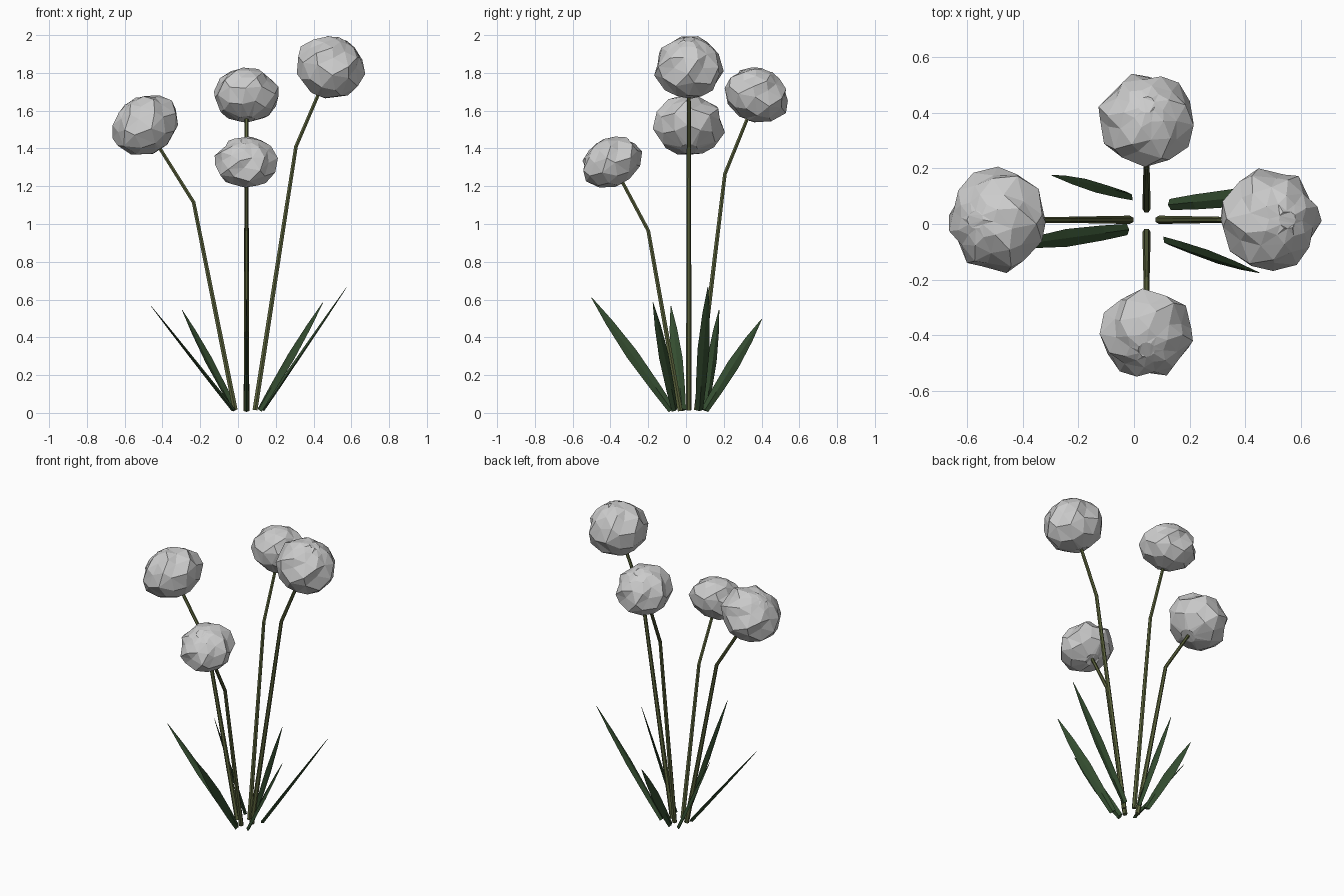
import bpy, bmesh, math, random
from mathutils import Vector

if "Cube" in bpy.data.objects:
    bpy.data.objects.remove(bpy.data.objects["Cube"])

random.seed(4)
CX, CY = 0.045, 0.015


def material(name, rgb):
    m = bpy.data.materials.new(name)
    m.diffuse_color = (*rgb, 1)
    m.use_nodes = True
    m.node_tree.nodes["Principled BSDF"].inputs["Base Color"].default_value = m.diffuse_color
    return m


STEM = material("stem olive", (0.105, 0.125, 0.045))
LEAF = material("leaf green", (0.035, 0.075, 0.03))


def finish(bm, name, mat=None):
    bmesh.ops.recalc_face_normals(bm, faces=bm.faces)
    me = bpy.data.meshes.new(name)
    bm.to_mesh(me)
    bm.free()
    ob = bpy.data.objects.new(name, me)
    bpy.context.collection.objects.link(ob)
    if mat:
        me.materials.append(mat)
    return ob


def loft(bm, rings):
    """Skin between closed loops of points and cap both ends."""
    loops = [[bm.verts.new(p) for p in r] for r in rings]
    n = len(loops[0])
    for a, b in zip(loops, loops[1:]):
        for i in range(n):
            j = (i + 1) % n
            bm.faces.new((a[i], a[j], b[j], b[i]))
    bm.faces.new(loops[0][::-1])
    bm.faces.new(loops[-1])


def stem(name, points):
    side = Vector((0, 1, 0)) if abs(points[2].x - CX) > 0.1 else Vector((1, 0, 0))
    rings = []
    for k, (p, r) in enumerate(zip(points, (0.015, 0.011, 0.010))):
        d = (points[min(k + 1, 2)] - points[max(k - 1, 0)]).normalized()
        v = d.cross(side).normalized()
        rings.append([p + r * (math.cos(a) * side + math.sin(a) * v)
                      for a in (math.tau * i / 6 for i in range(6))])
    bm = bmesh.new()
    loft(bm, rings)
    finish(bm, name, STEM)


def head(name, centre, axis, wide, tall):
    """Faceted bloom: twisted rings whose alternate points tuck in as petal folds."""
    # latitude, tuck of the odd points, twist
    rows = [(-76, 0, 0), (-45, 0.02, 0.1), (-12, 0.05, 0.25), (14, 0.13, 0.6),
            (38, 0.07, 0.95), (62, 0.03, 1.1), (80, 0.0, 1.2)]
    n, rings, start = 12, [], random.random() * 6
    rot = Vector((0, 0, 1)).rotation_difference(axis)
    for lat, tuck, twist in rows:
        ring = []
        for i in range(n):
            a = start + math.tau * i / n + twist
            k = 1.02 - (tuck if i % 2 else 0) - random.uniform(0, 0.04)
            la = math.radians(lat + (7 if i % 2 and abs(lat) < 70 else 0))
            p = Vector((wide * math.cos(la) * math.cos(a),
                        wide * math.cos(la) * math.sin(a),
                        tall * math.sin(la))) * k
            ring.append(centre + rot @ p)
        rings.append(ring)
    bm = bmesh.new()
    loft(bm, rings)
    bmesh.ops.triangulate(bm, faces=bm.faces)
    finish(bm, name)


def leaf(name, base, tip, roll):
    base, tip = Vector(base), Vector(tip)
    d = (tip - base).normalized()
    y = Vector((0, 1, 0))
    y = (y - d * y.dot(d)).normalized()
    u = d.cross(y)
    w = math.cos(roll) * y + math.sin(roll) * u
    nrm = d.cross(w)
    rings = []
    # position along blade, half width, half thickness
    for t, hw, th in ((0, 0.02, 0.01), (0.2, 0.027, 0.01), (0.5, 0.032, 0.008),
                      (0.78, 0.02, 0.005), (1, 0.002, 0.001)):
        c = base.lerp(tip, t)
        rings.append([c + w * hw, c + nrm * th, c - w * hw, c - nrm * th])
    bm = bmesh.new()
    loft(bm, rings)
    finish(bm, name, LEAF)


# Flowers: direction, base/bend/attach/centre as (outward, height), head radii
FLOWERS = {
    "left": ((-1, 0), (0.06, 0.015), (0.28, 1.115), (0.535, 1.522), 0.193, 0.151),
    "right": ((1, 0), (0.045, 0.015), (0.262, 1.41), (0.442, 1.83), 0.188, 0.165),
    "front": ((0, -1), (0.045, 0.01), (0.215, 0.965), (0.408, 1.328), 0.173, 0.127),
    "back": ((0, 1), (0.04, 0.015), (0.191, 1.265), (0.36, 1.682), 0.179, 0.143),
}
for name, (d, base, bend, mid, wide, tall) in FLOWERS.items():
    pts = [Vector((CX + d[0] * o, CY + d[1] * o, z)) for o, z in (base, bend, mid)]
    axis = (pts[2] - pts[1]).normalized()
    centre = pts[2].copy()
    pts[2] -= axis * tall * 0.9
    stem("stem_" + name, pts)
    head("bloom_" + name, centre, axis, wide, tall)

# Leaves around the base
LEAVES = {
    "left_front": ((-0.025, -0.02, 0.015), (-0.46, -0.08, 0.565), 0),
    "left_back": ((-0.015, 0.10, 0.015), (-0.296, 0.175, 0.545), 0.7),
    "right_front": ((0.115, -0.06, 0.015), (0.45, -0.175, 0.585), 0.7),
    "right_back": ((0.13, 0.07, 0.015), (0.575, 0.116, 0.665), 0.1),
    "front": ((CX, -0.075, 0.015), (CX, -0.50, 0.61), 0),
    "back": ((CX, 0.10, 0.015), (CX, 0.40, 0.495), 0),
}
for name, (base, tip, roll) in LEAVES.items():
    leaf("leaf_" + name, base, tip, roll)
